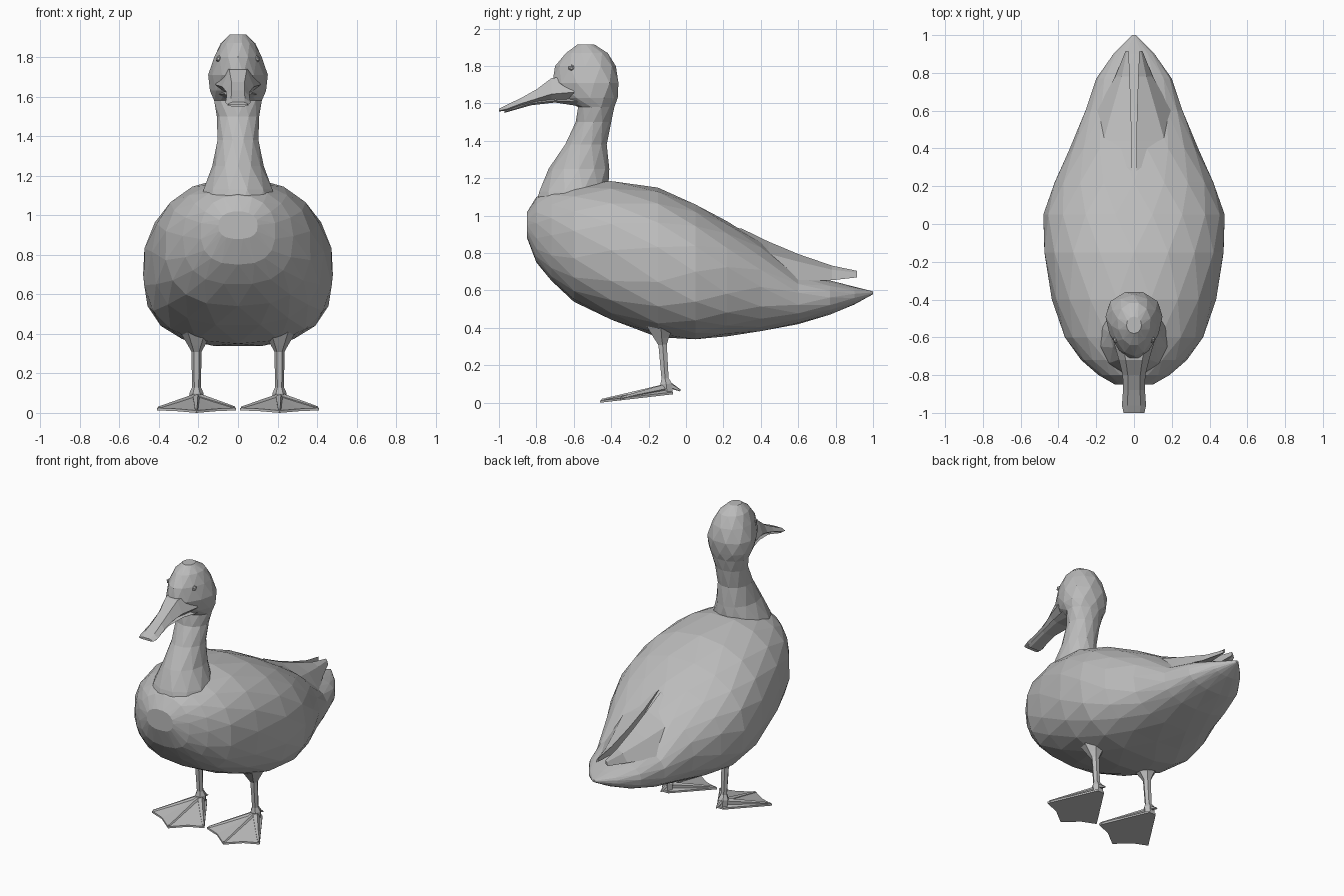
import bpy, bmesh, math
from mathutils import Vector

cube = bpy.data.objects.get("Cube")
if cube:
    bpy.data.objects.remove(cube)

grey = bpy.data.materials.new("plain_grey")
grey.use_nodes = True
grey.diffuse_color = (0.5, 0.5, 0.5, 1)
grey.node_tree.nodes["Principled BSDF"].inputs["Base Color"].default_value = (0.5, 0.5, 0.5, 1)


def finish(bm, name):
    bmesh.ops.recalc_face_normals(bm, faces=bm.faces[:])
    mesh = bpy.data.meshes.new(name)
    bm.to_mesh(mesh)
    bm.free()
    mesh.materials.append(grey)
    obj = bpy.data.objects.new(name, mesh)
    bpy.context.collection.objects.link(obj)
    return obj


def loft(name, rings, stagger=False):
    """Skin a list of equal-length point rings and cap both ends."""
    bm = bmesh.new()
    vs = [[bm.verts.new(p) for p in ring] for ring in rings]
    n = len(vs[0])
    for i in range(len(vs) - 1):
        a, b = vs[i], vs[i + 1]
        for j in range(n):
            k = (j + 1) % n
            if not stagger:
                bm.faces.new((a[j], a[k], b[k], b[j]))
            elif i % 2 == 0:
                bm.faces.new((a[j], a[k], b[j]))
                bm.faces.new((a[k], b[k], b[j]))
            else:
                bm.faces.new((b[j], b[k], a[j]))
                bm.faces.new((b[k], a[k], a[j]))
    bm.faces.new(vs[0])
    bm.faces.new(vs[-1])
    return finish(bm, name)


def power(v, p):
    return math.copysign(abs(v) ** p, v)


def angles(n, i):
    return [math.tau * (j + 0.5 * (i % 2)) / n for j in range(n)]


# Body and tail: (y, bottom, top, half width)
body = [(-.85, .88, 1.02, .1), (-.8, .75, 1.1, .19), (-.72, .65, 1.14, .28),
        (-.6, .54, 1.17, .37), (-.4, .44, 1.19, .435), (-.15, .35, 1.15, .48),
        (.05, .335, 1.065, .48), (.22, .355, .97, .425), (.4, .38, .86, .34),
        (.6, .42, .7, .26), (.77, .47, .655, .2), (.9, .525, .62, .11),
        (1, .58, .595, .01)]
rings = []
for i, (y, lo, hi, w) in enumerate(body):
    ring = []
    for t in angles(18, i):
        s = math.sin(t)
        e = 2 / (2.2 if s > 0 else 2.6)
        ring.append((w * power(math.cos(t), e), y, (lo + hi) / 2 + (hi - lo) / 2 * power(s, e)))
    rings.append(ring)
loft("body", rings, True)

# Neck and head: (z, front, back, half width, taper to the front)
neck = [(1, -.82, -.42, .21, 0), (1.13, -.79, -.41, .18, 0), (1.25, -.735, -.41, .13, 0),
        (1.38, -.65, -.42, .107, 0), (1.5, -.59, -.4, .107, 0), (1.58, -.58, -.38, .125, 0),
        (1.63, -.66, -.365, .142, .2), (1.71, -.72, -.355, .145, .3), (1.8, -.7, -.375, .12, .2),
        (1.87, -.645, -.415, .088, .1), (1.915, -.58, -.49, .04, 0)]
rings = []
for i, (z, f, b, w, taper) in enumerate(neck):
    rings.append([(w * math.cos(t) * (1 + taper * math.sin(t)),
                   (f + b) / 2 + (b - f) / 2 * math.sin(t), z) for t in angles(12, i)])
loft("neck_and_head", rings, True)


# Bill halves: (y, bottom, edge height, top, half width)
def bill(name, sections):
    loft(name, [[(-w * .6, y, lo), (w * .6, y, lo), (w, y, e), (w * .55, y, hi),
                 (-w * .55, y, hi), (-w, y, e)] for y, lo, e, hi, w in sections])


bill("upper_bill", [(-.6, 1.62, 1.66, 1.75, .115), (-.72, 1.62, 1.65, 1.735, .08),
                    (-.8, 1.61, 1.625, 1.675, .06), (-.88, 1.59, 1.6, 1.63, .058),
                    (-.96, 1.562, 1.57, 1.592, .064), (-1, 1.557, 1.56, 1.572, .055)])
bill("lower_bill", [(-.57, 1.585, 1.61, 1.64, .1), (-.7, 1.605, 1.615, 1.63, .07),
                    (-.83, 1.59, 1.6, 1.608, .05), (-.97, 1.55, 1.555, 1.565, .052)])


def tube(name, path, sides=6):
    """Faceted limb through (point, radius) pairs."""
    direction = Vector(path[-1][0]) - Vector(path[0][0])
    turn = direction.to_track_quat('Z', 'Y')
    loft(name, [[Vector(p) + turn @ Vector((r * math.cos(t), r * math.sin(t), 0))
                 for t in angles(sides, 0)] for p, r in path])


for side, s in (("left", 1), ("right", -1)):
    # Folded wing ending in a tip above the tail: (y, inner x, outer x, top, edge height)
    wing = [(.12, .012, .3, .96, .84), (.3, .012, .32, .93, .68), (.44, .012, .285, .862, .63),
            (.6, .016, .2, .795, .65), (.78, .022, .1, .733, .655), (.915, .028, .045, .705, .67)]
    loft(side + "_wing",
         [[(s * a, y, hi), (s * (a + (b - a) * .55), y, hi - (hi - lo) * .28),
           (s * b, y, lo), (s * (a + (b - a) * .5), y, lo + (hi - lo) * .25),
           (s * a, y, lo + (hi - lo) * .3)] for y, a, b, hi, lo in wing])

    # Eye
    bm = bmesh.new()
    bmesh.ops.create_icosphere(bm, subdivisions=1, radius=.018)
    bmesh.ops.translate(bm, verts=bm.verts[:], vec=(s * .095, -.612, 1.79))
    finish(bm, side + "_eye")

    # Leg with flared thigh and ankle knob
    x = s * .21
    tube(side + "_leg", [((x, -.135, .42), .09), ((x, -.13, .345), .045), ((x, -.125, .31), .026),
                         ((x, -.112, .13), .022), ((x, -.106, .1), .036), ((x, -.1, .05), .034)])
    tube(side + "_hind_toe", [((x, -.1, .1), .02), ((x, -.03, .065), .005)], 5)

    # Webbed foot: thin wedge with three toe ridges
    outline = [(-.025, -.07), (.025, -.07), (.2, -.35), (.1, -.385), (0, -.46), (-.1, -.385), (-.2, -.35)]
    bm = bmesh.new()
    low, high = [], []
    for dx, y in outline:
        sole = .045 * (y + .46) / .39
        low.append(bm.verts.new((x + dx, y, sole)))
        high.append(bm.verts.new((x + dx, y, sole + .012)))
    hub = bm.verts.new((x, -.13, .085))
    bm.faces.new(low)
    for j in range(len(outline)):
        k = (j + 1) % len(outline)
        bm.faces.new((low[j], low[k], high[k], high[j]))
        bm.faces.new((high[j], high[k], hub))
    finish(bm, side + "_web")
    for name, dx, y, z in (("inner", -.19, -.345, .025), ("middle", 0, -.45, .012), ("outer", .19, -.345, .025)):
        tube(f"{side}_{name}_toe", [((x + s * dx * .05, -.12, .075), .024),
                                    ((x + s * dx * .6, (y - .12) * .5 - .02, z * .5 + .034), .015),
                                    ((x + s * dx, y, z), .009)], 5)
